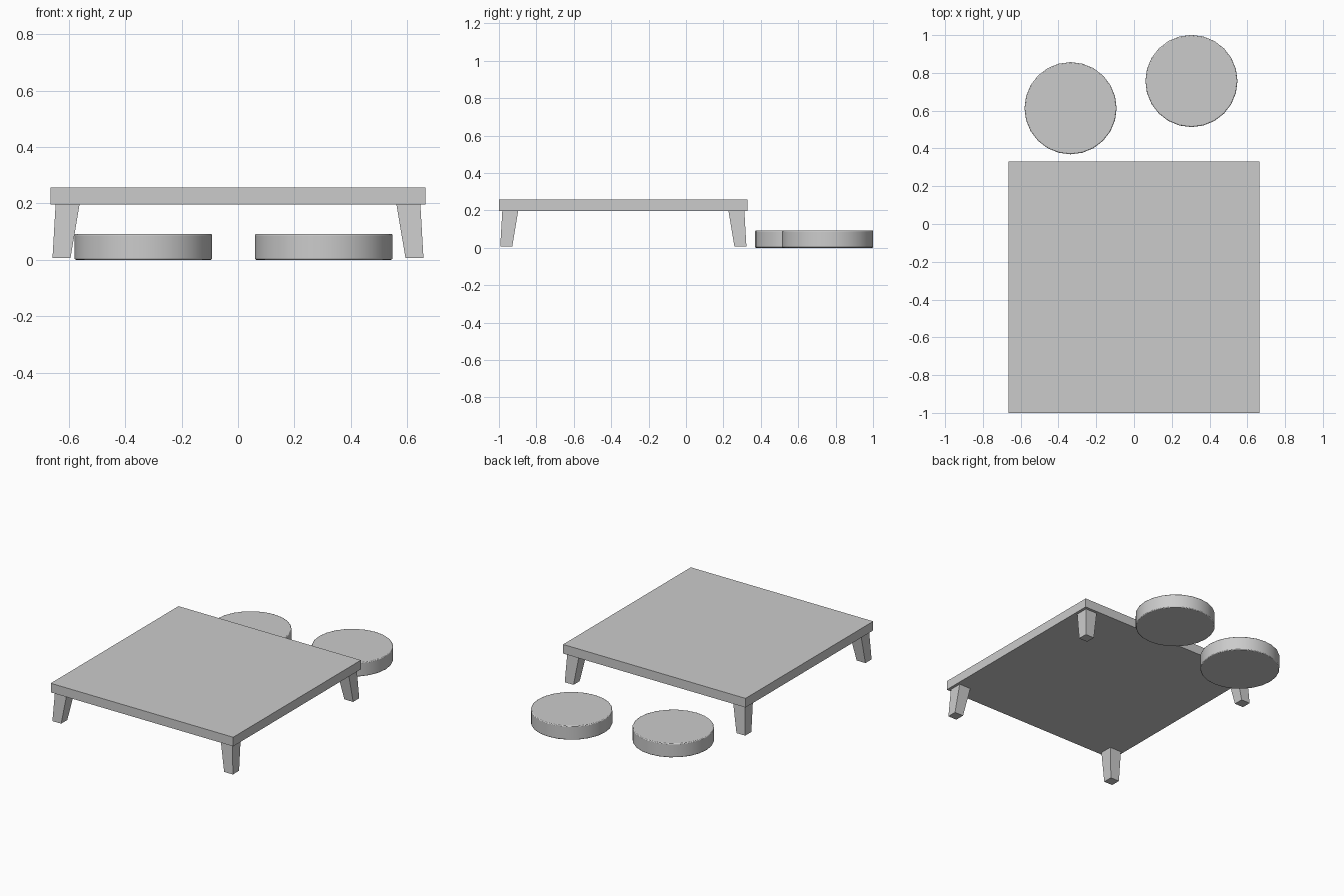
import bpy, bmesh

if "Cube" in bpy.data.objects:
    bpy.data.objects.remove(bpy.data.objects["Cube"])

CY, HALF = -0.335, 0.665          # table centre in y and half width


def mesh_object(name, bm):
    bmesh.ops.recalc_face_normals(bm, faces=bm.faces[:])
    me = bpy.data.meshes.new(name)
    bm.to_mesh(me)
    bm.free()
    ob = bpy.data.objects.new(name, me)
    bpy.context.collection.objects.link(ob)
    return ob


# Square table top slab
bm = bmesh.new()
bmesh.ops.create_cube(bm, size=1)
bmesh.ops.scale(bm, vec=(2 * HALF, 2 * HALF, 0.06), verts=bm.verts)
bmesh.ops.translate(bm, vec=(0, CY, 0.227), verts=bm.verts)
mesh_object("table_top", bm)


# Tapered square leg, splayed towards its corner
def leg(name, sx, sy):
    bm = bmesh.new()
    rings = []
    for z, outer, inner in ((0.007, 0.658, 0.594), (0.198, 0.647, 0.562)):
        rings.append([bm.verts.new((sx * a, CY + sy * b, z))
                      for a, b in ((inner, inner), (outer, inner), (outer, outer), (inner, outer))])
    low, high = rings
    bm.faces.new(low)
    bm.faces.new(high)
    for i in range(4):
        j = (i + 1) % 4
        bm.faces.new((low[i], low[j], high[j], high[i]))
    mesh_object(name, bm)


for side, sx in (("left", -1), ("right", 1)):
    for end, sy in (("front", -1), ("back", 1)):
        leg(f"{end}_{side}_leg", sx, sy)


# Round floor cushions with softened rims
def cushion(name, x, y):
    bpy.ops.mesh.primitive_cylinder_add(vertices=24, radius=0.244, depth=0.092,
                                        location=(x, y, 0.046))
    ob = bpy.context.object
    ob.name = name
    bev = ob.modifiers.new("rim", 'BEVEL')
    bev.width = 0.005
    bev.segments = 2
    bev.limit_method = 'ANGLE'
    bpy.ops.object.shade_smooth_by_angle()


cushion("left_cushion", -0.336, 0.613)
cushion("right_cushion", 0.304, 0.757)
